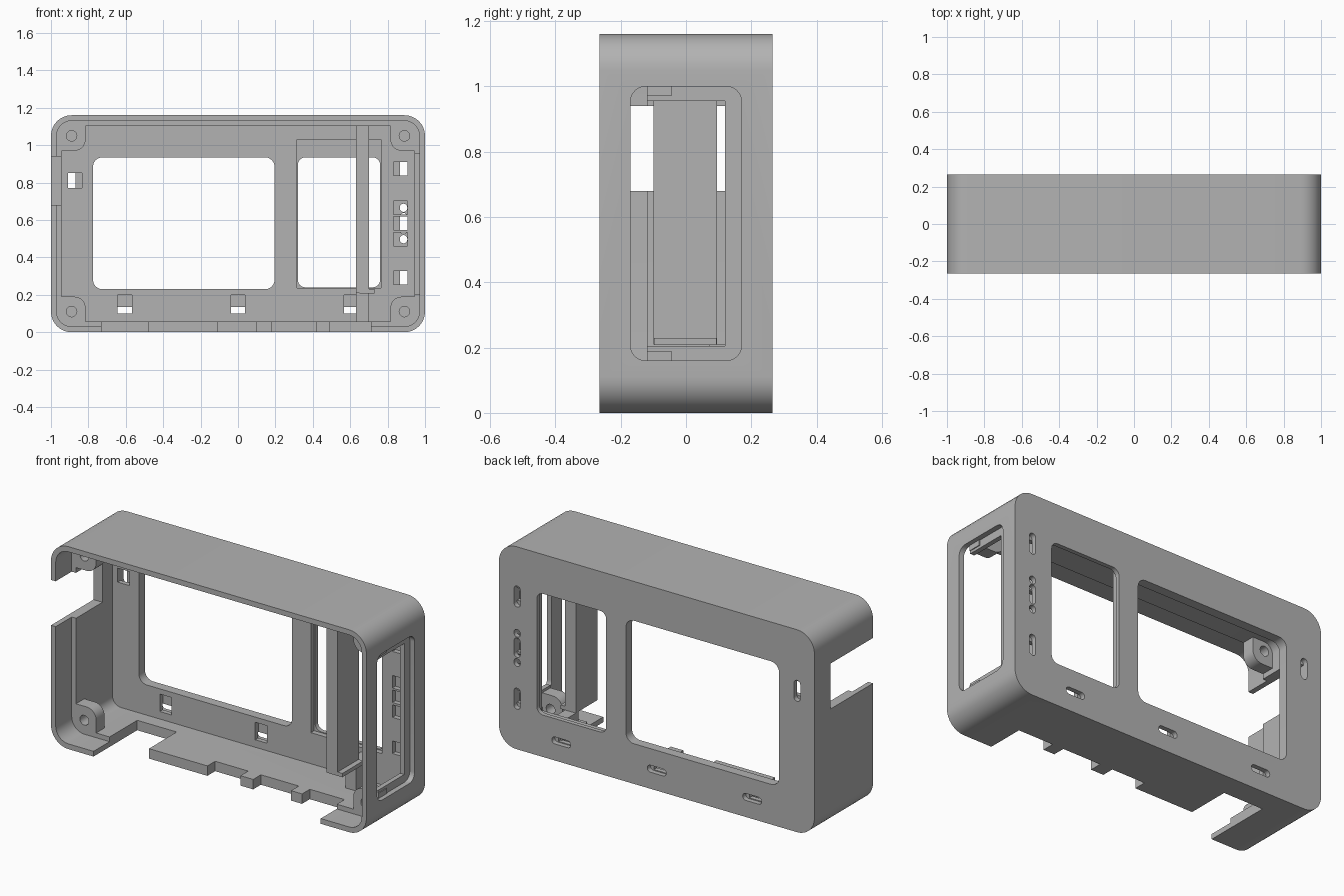
import bpy, bmesh, math

cube = bpy.data.objects.get("Cube")
if cube:
    bpy.data.objects.remove(cube, do_unlink=True)

grey = bpy.data.materials.new("plain grey")
grey.use_nodes = True
grey.diffuse_color = (0.45, 0.45, 0.45, 1)
grey.node_tree.nodes["Principled BSDF"].inputs["Base Color"].default_value = (0.45, 0.45, 0.45, 1)


def rounded(u0, u1, v0, v1, radii=0, steps=8):
    """Outline of a rectangle; radii run counter-clockwise from the lower left."""
    if not isinstance(radii, (list, tuple)):
        radii = [radii] * 4
    corners = [(u0, v0, 1, 1), (u1, v0, -1, 1), (u1, v1, -1, -1), (u0, v1, 1, -1)]
    points = []
    for i, (u, v, du, dv) in enumerate(corners):
        r = radii[i]
        if r == 0:
            points.append((u, v))
            continue
        for k in range(steps + 1):
            a = math.pi + (i + k / steps) * math.pi / 2
            points.append((u + du * r + r * math.cos(a), v + dv * r + r * math.sin(a)))
    return points


def prism(name, outline, w0, w1, axis="Y"):
    """Extrude an outline along Y (outline in x, z) or X (outline in y, z)."""
    place = (lambda u, v, w: (u, w, v)) if axis == "Y" else (lambda u, v, w: (w, u, v))
    bm = bmesh.new()
    near = [bm.verts.new(place(u, v, w0)) for u, v in outline]
    far = [bm.verts.new(place(u, v, w1)) for u, v in outline]
    n = len(outline)
    bm.faces.new(near)
    bm.faces.new(far)
    for i in range(n):
        j = (i + 1) % n
        bm.faces.new((near[i], near[j], far[j], far[i]))
    bmesh.ops.recalc_face_normals(bm, faces=bm.faces[:])
    mesh = bpy.data.meshes.new(name)
    bm.to_mesh(mesh)
    bm.free()
    mesh.materials.append(grey)
    obj = bpy.data.objects.new(name, mesh)
    bpy.context.collection.objects.link(obj)
    return obj


def activate(obj):
    bpy.ops.object.select_all(action="DESELECT")
    obj.select_set(True)
    bpy.context.view_layer.objects.active = obj


def cut(target, outline, w0, w1, axis="Y"):
    cutter = prism("cutter", outline, w0, w1, axis)
    cutter.hide_render = True
    mod = target.modifiers.new("cut", "BOOLEAN")
    mod.operation = "DIFFERENCE"
    mod.solver = "EXACT"
    mod.object = cutter
    activate(target)
    bpy.ops.object.modifier_apply(modifier=mod.name)
    bpy.data.objects.remove(cutter, do_unlink=True)


H, D = 1.16, 0.265           # height and half depth
LIP, WALL = 0.03, 0.057      # wall thickness at the front lip and behind it
STEP, PLATE = -0.12, 0.21    # where the lip ends, inner face of the back plate


def inset(t, r):
    return rounded(-1 + t, 1 - t, t, H - t, r)


# Hollow case with a stepped lip
case = prism("case", inset(0, 0.11), -D, D)
cut(case, inset(WALL, 0.055), -0.2, PLATE)
cut(case, inset(LIP, 0.08), -0.4, STEP)

# Two windows; the smaller one sits in an inner pocket
cut(case, rounded(-0.775, 0.195, 0.23, 0.935, 0.05), 0.1, 0.4)
cut(case, rounded(0.32, 0.76, 0.24, 0.935, 0.04), 0.1, 0.4)
cut(case, rounded(0.315, 0.765, 0.235, 1.03), 0.1, 0.24)

# Slot in the left side wall, wider on the outside
cut(case, rounded(-0.17, 0.17, 0.16, 1.0, 0.047), 0.97, 1.1, "X")
cut(case, rounded(-0.16, 0.12, 0.205, 0.955), 0.9, 1.05, "X")

# Notch in the right side wall
cut(case, rounded(-0.4, 0.12, 0.68, 0.94), -1.1, -0.9, "X")

# Stepped front edge of the floor
floor_edge = [(-0.73, -0.4), (-0.73, 0.13), (-0.48, 0.13), (-0.48, STEP), (-0.11, STEP)]
for left, right in ((0.10, 0.18), (0.42, 0.49)):
    floor_edge += [(floor_edge[-1][0], -0.05), (left, -0.05), (left, STEP), (right, STEP)]
floor_edge += [(0.49, -0.05), (0.71, -0.05), (0.71, -0.4)]
edge = prism("floor_cutter", floor_edge, -0.1, 0.0625)
for v in edge.data.vertices:
    x, y, z = v.co
    v.co = (x, z, y)
edge.data.flip_normals()
edge.hide_render = True
mod = case.modifiers.new("floor", "BOOLEAN")
mod.operation, mod.solver, mod.object = "DIFFERENCE", "EXACT", edge
activate(case)
bpy.ops.object.modifier_apply(modifier=mod.name)
bpy.data.objects.remove(edge, do_unlink=True)


def socket(pocket, slot):
    """Square pocket from inside meeting an oval slot from outside."""
    cut(case, rounded(*pocket), 0.15, 0.238)
    half = min(slot[1] - slot[0], slot[3] - slot[2]) * 0.49
    cut(case, rounded(*slot, half, 5), 0.237, 0.4)


# Small mounting sockets along the bottom and both sides
for x in (-0.605, 0, 0.605):
    socket((x - 0.038, x + 0.038, 0.1, 0.2), (x - 0.06, x + 0.06, 0.095, 0.135))
socket((-0.91, -0.835, 0.77, 0.85), (-0.91, -0.87, 0.75, 0.87))
for z, half in ((0.875, 0.06), (0.665, 0.022), (0.582, 0.055), (0.497, 0.022), (0.29, 0.06)):
    socket((0.832, 0.905, z - 0.036, z + 0.036), (0.865, 0.905, z - half, z + half))

# Screw bosses in the corners
parts = [case]
for side, sx in (("left", 1), ("right", -1)):
    for level, sz in (("upper", 1), ("lower", -1)):
        shape = rounded(0.815, 0.975, 0.39, 0.555, (0.06, 0, 0.08, 0))
        boss = prism(f"{level}_{side}_boss", [(sx * u, H / 2 + sz * v) for u, v in shape], STEP, -0.045)
        cx, cz = sx * 0.89, H / 2 + sz * 0.47
        cut(boss, rounded(cx - 0.028, cx + 0.028, cz - 0.028, cz + 0.028, 0.0279, 5), -0.3, 0.1)
        parts.append(boss)

# Divider hanging from the top, its foot and the rib below
parts.append(prism("divider", rounded(0.632, 0.70, 0.21, 1.12), -0.1, 0.095))
parts.append(prism("divider_foot", rounded(0.65, 0.73, 0.208, 0.23), -0.098, 0.093))
parts.append(prism("lower_rib", rounded(0.632, 0.70, 0.05, 0.21), 0.07, 0.22))

for obj in parts:
    activate(obj)
    bpy.ops.object.shade_smooth_by_angle(angle=math.radians(30))
